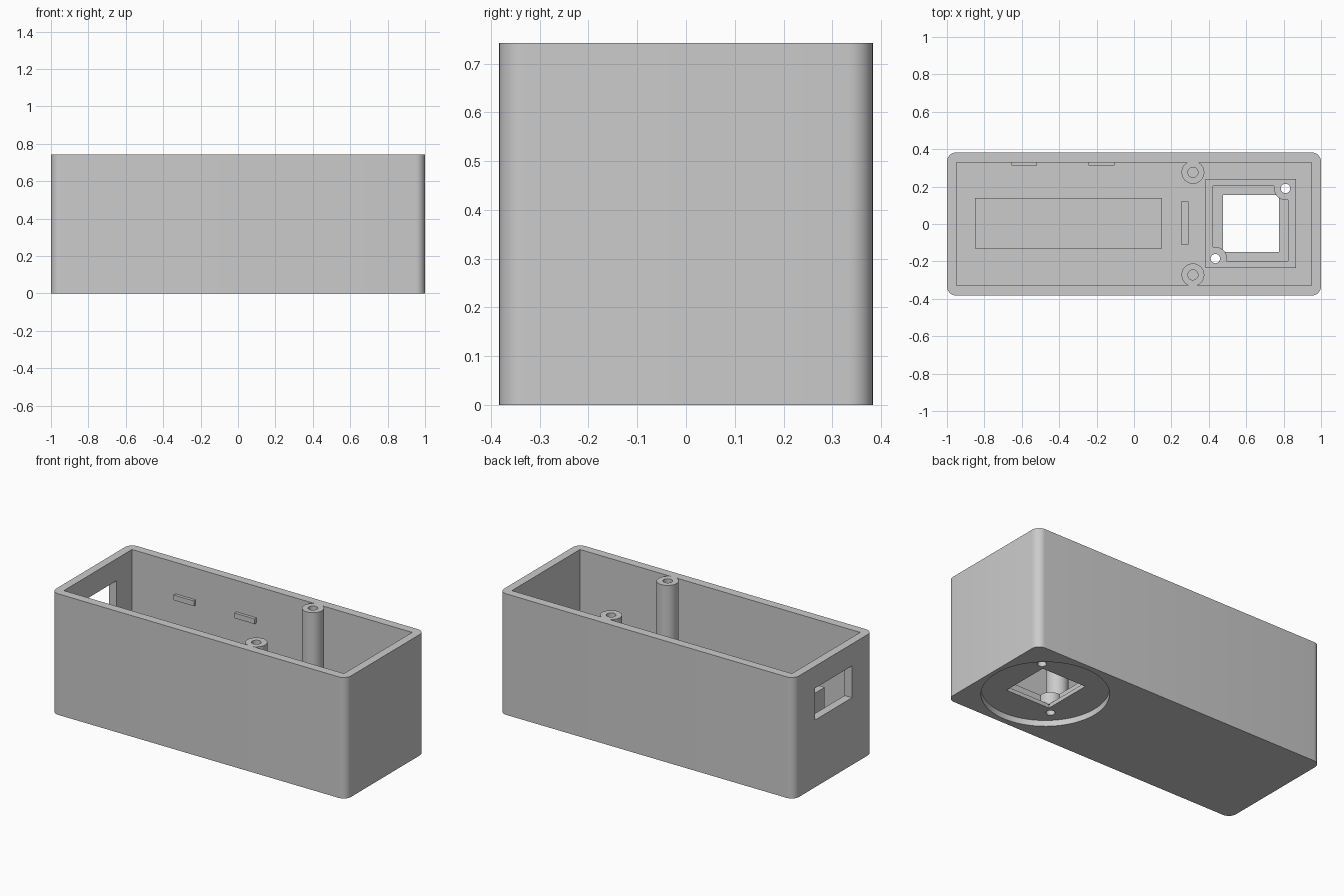
import bpy, bmesh, math

cube = bpy.data.objects.get("Cube")
if cube:
    bpy.data.objects.remove(cube, do_unlink=True)

GREY = bpy.data.materials.new("light_grey_plastic")
GREY.use_nodes = True
COLOUR = (0.6, 0.6, 0.6, 1)
GREY.diffuse_color = COLOUR
GREY.node_tree.nodes["Principled BSDF"].inputs["Base Color"].default_value = COLOUR


def make(name, bm):
    mesh = bpy.data.meshes.new(name)
    bm.to_mesh(mesh)
    bm.free()
    mesh.materials.append(GREY)
    ob = bpy.data.objects.new(name, mesh)
    bpy.context.collection.objects.link(ob)
    return ob


def box(name, x, y, z, round_by=0):
    """Box from (min, max) pairs, with optional rounded upright edges."""
    bm = bmesh.new()
    bmesh.ops.create_cube(bm, size=1)
    for v in bm.verts:
        v.co = [r[0] if c < 0 else r[1] for c, r in zip(v.co, (x, y, z))]
    if round_by:
        upright = [e for e in bm.edges
                   if abs(e.verts[0].co.z - e.verts[1].co.z) > 0.1]
        bmesh.ops.bevel(bm, geom=upright, offset=round_by, segments=8,
                        profile=0.5, affect='EDGES')
    return make(name, bm)


def rod(name, x, y, z, radius, sides=40):
    """Upright cylinder."""
    bm = bmesh.new()
    bmesh.ops.create_cone(bm, cap_ends=True, segments=sides, radius1=radius,
                          radius2=radius, depth=z[1] - z[0])
    bmesh.ops.translate(bm, vec=(x, y, (z[0] + z[1]) / 2), verts=bm.verts)
    return make(name, bm)


def combine(ob, tool, operation='DIFFERENCE'):
    """Apply a boolean and throw the tool away."""
    mod = ob.modifiers.new("shape", 'BOOLEAN')
    mod.operation, mod.object, mod.solver = operation, tool, 'EXACT'
    bpy.context.view_layer.objects.active = ob
    bpy.ops.object.modifier_apply(modifier=mod.name)
    bpy.data.objects.remove(tool, do_unlink=True)


def smooth(ob):
    bpy.ops.object.select_all(action='DESELECT')
    ob.select_set(True)
    bpy.context.view_layer.objects.active = ob
    bpy.ops.object.shade_smooth_by_angle(angle=math.radians(30))


HEIGHT, FLOOR = 0.742, 0.06
FRAME_TOP = 0.13
SCREWS = [(0.81, 0.19), (0.435, -0.185)]

# Open enclosure with rounded corners
case = box("case", (-1, 1), (-0.383, 0.383), (0, HEIGHT), 0.05)
combine(case, box("cavity", (-0.95, 0.95), (-0.33, 0.33), (FLOOR, 1)))
# Connector window in the end wall
combine(case, box("window", (-1.1, -0.9), (-0.18, 0.18), (0.412, 0.607)))
# Round recess underneath, square opening and screw holes
combine(case, rod("recess", 0.627, 0, (-0.1, 0.036), 0.348, 96))
combine(case, box("opening", (0.475, 0.775), (-0.15, 0.155), (-0.1, 0.2)))
for x, y in SCREWS:
    combine(case, rod("screw_hole", x, y, (-0.1, 0.2), 0.025, 24))
smooth(case)

# Raised frame around the opening, with a boss in two corners
OUTER = dict(x=(0.382, 0.865), y=(-0.235, 0.24), z=(FLOOR - 0.005, FRAME_TOP))
frame = box("opening_frame", **OUTER)
combine(frame, box("frame_inside", (0.423, 0.823), (-0.197, 0.203), (0, 0.3)))
for x, y in SCREWS:
    boss = rod("boss", x, y, OUTER["z"], 0.062)
    combine(boss, box("boss_limit", **OUTER), 'INTERSECT')
    combine(frame, boss, 'UNION')
    combine(frame, rod("screw_hole", x, y, (0, 0.3), 0.025, 24))
smooth(frame)

# Lid screw posts, flush with the rim
for side, y in (("front", -0.272), ("back", 0.276)):
    post = rod(side + "_post", 0.315, y, (FLOOR - 0.005, HEIGHT), 0.061)
    combine(post, rod("pilot_hole", 0.315, y, (0.3, 1), 0.027, 24))
    smooth(post)

# Board support block and end stop
box("board_support", (-0.85, 0.15), (-0.13, 0.14), (FLOOR - 0.005, 0.455))
box("board_stop", (0.25, 0.292), (-0.11, 0.12), (FLOOR - 0.005, 0.48))

# Board clips on the back wall
for name, x in (("right_clip", -0.655), ("left_clip", -0.242)):
    box(name, (x, x + 0.137), (0.312, 0.335), (0.517, 0.549))
